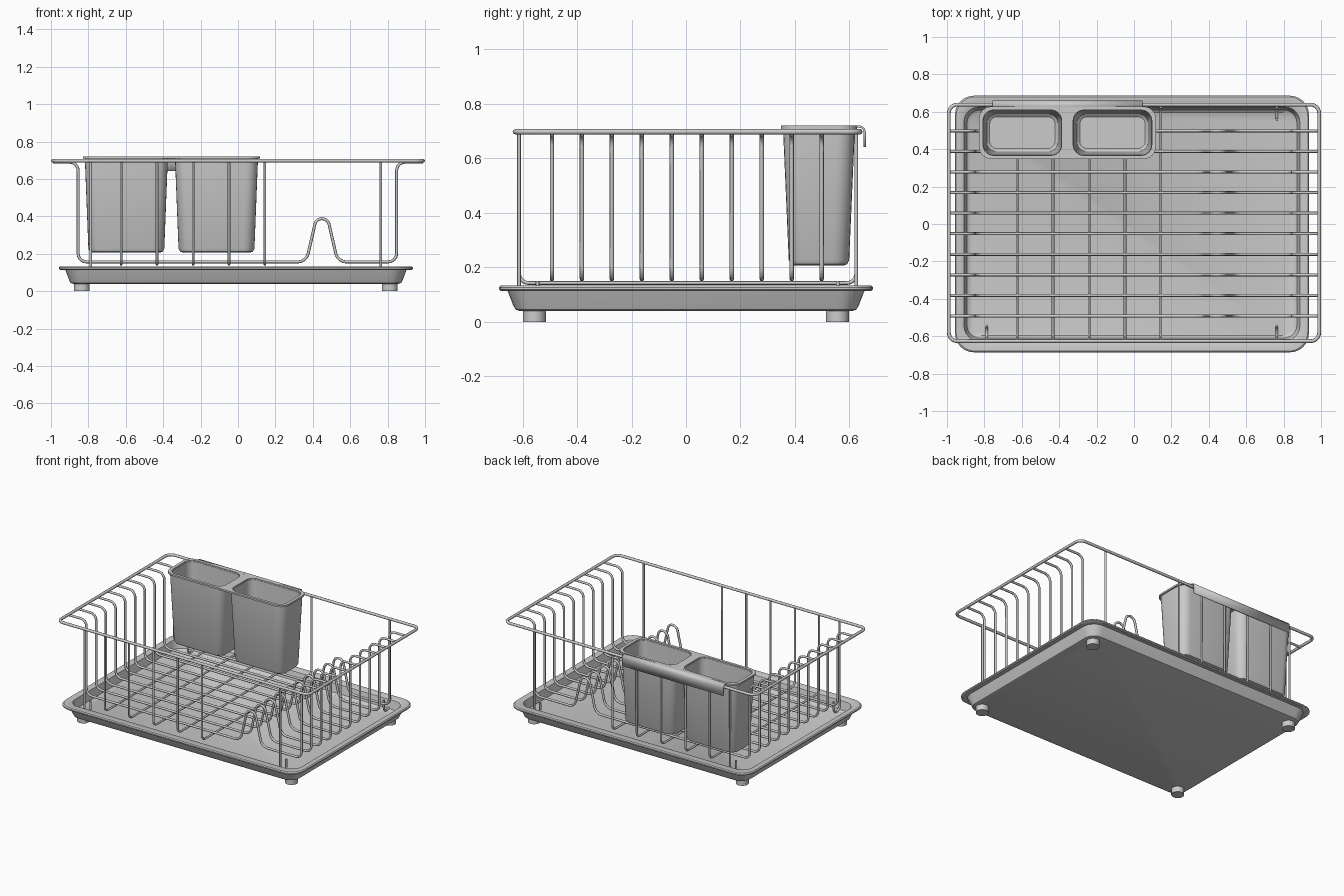
import bpy, bmesh, math
from mathutils import Vector

cube = bpy.data.objects.get("Cube")
if cube:
    bpy.data.objects.remove(cube, do_unlink=True)

grey = bpy.data.materials.new("satin grey")
grey.use_nodes = True
grey.diffuse_color = (0.6, 0.6, 0.6, 1)
grey.node_tree.nodes["Principled BSDF"].inputs["Base Color"].default_value = (0.6, 0.6, 0.6, 1)


def add_object(name, data):
    ob = bpy.data.objects.new(name, data)
    bpy.context.collection.objects.link(ob)
    data.materials.append(grey)
    return ob


def smooth(ob, angle=35):
    bpy.ops.object.select_all(action='DESELECT')
    ob.select_set(True)
    bpy.context.view_layer.objects.active = ob
    if ob.type == 'CURVE':
        bpy.ops.object.convert(target='MESH')
    bpy.ops.object.shade_smooth_by_angle(angle=math.radians(angle))


def fillet(points, radius, closed=False, steps=6):
    """Round the corners of a path."""
    pts = [Vector(p) for p in points]
    out = []
    for i, p in enumerate(pts):
        if not closed and i in (0, len(pts) - 1):
            out.append(p)
            continue
        a, b = pts[i - 1], pts[(i + 1) % len(pts)]
        r = min(radius, (a - p).length * 0.49, (b - p).length * 0.49)
        p0, p3 = p + (a - p).normalized() * r, p + (b - p).normalized() * r
        p1, p2 = p0.lerp(p, 0.55), p3.lerp(p, 0.55)
        for k in range(steps + 1):
            t = k / steps
            u = 1 - t
            out.append(p0 * u**3 + p1 * 3*u*u*t + p2 * 3*u*t*t + p3 * t**3)
    return out


def rounded_rect(cx, cy, hx, hy, r, z=0):
    corners = [(cx + sx * hx, cy + sy * hy, z)
               for sx, sy in ((-1, -1), (1, -1), (1, 1), (-1, 1))]
    return fillet(corners, r, closed=True)


def add_splines(curve, paths, closed):
    for path in paths:
        s = curve.splines.new('POLY')
        s.points.add(len(path) - 1)
        for sp, p in zip(s.points, path):
            sp.co = (*p, 1)
        s.use_cyclic_u = closed


def wires(name, paths, radius, closed=False):
    cu = bpy.data.curves.new(name, 'CURVE')
    cu.dimensions = '3D'
    cu.bevel_depth = radius
    cu.bevel_resolution = 2
    cu.use_fill_caps = True
    add_splines(cu, paths, closed)
    smooth(add_object(name, cu), 50)


def loft(name, cx, cy, sections):
    """Skin a stack of rounded rectangles (half x, half y, radius, z), capped."""
    bm = bmesh.new()
    rings = [[bm.verts.new(p) for p in rounded_rect(cx, cy, hx, hy, r, z)]
             for hx, hy, r, z in sections]
    n = len(rings[0])
    for low, high in zip(rings, rings[1:]):
        for i in range(n):
            j = (i + 1) % n
            bm.faces.new((low[i], low[j], high[j], high[i]))
    bm.faces.new(rings[0][::-1])
    bm.faces.new(rings[-1])
    bmesh.ops.recalc_face_normals(bm, faces=bm.faces)
    me = bpy.data.meshes.new(name)
    bm.to_mesh(me)
    bm.free()
    smooth(add_object(name, me))


# Drip tray with an overhanging rim
loft("drip_tray", -0.011, 0, [
    (0.87, 0.61, 0.06, 0.04), (0.885, 0.625, 0.07, 0.045), (0.892, 0.634, 0.08, 0.06),
    (0.912, 0.655, 0.09, 0.114), (0.94, 0.68, 0.1, 0.114), (0.946, 0.686, 0.1, 0.119),
    (0.946, 0.686, 0.1, 0.127), (0.94, 0.68, 0.1, 0.133), (0.905, 0.632, 0.08, 0.133),
    (0.898, 0.625, 0.08, 0.128), (0.882, 0.61, 0.07, 0.07), (0.865, 0.595, 0.06, 0.058)])

# Four round feet
for side, x in (("right", -0.835), ("left", 0.812)):
    for end, y in (("front", -0.556), ("back", 0.556)):
        bpy.ops.mesh.primitive_cylinder_add(vertices=32, radius=0.042, depth=0.045,
                                            location=(x, y, 0.0225))
        foot = bpy.context.object
        foot.name = f"foot_{end}_{side}"
        foot.data.materials.append(grey)
        smooth(foot)

# Basket: top frame
FRONT, BACK = -0.613, 0.625
wires("basket_top_frame", [rounded_rect(0, 0.006, 0.99, 0.632, 0.045, 0.698)], 0.01, True)

# Basket: side-to-side wires with the plate divider hump
hump = [(-0.99, 0.69), (-0.855, 0.69), (-0.855, 0.157), (0.365, 0.157), (0.418, 0.388),
        (0.48, 0.388), (0.533, 0.157), (0.848, 0.157), (0.848, 0.69), (0.99, 0.69)]
wires("basket_divider_wires",
      [fillet([(x, 0.003 + (i - 4.5) * 0.11, z) for x, z in hump], 0.045)
       for i in range(10)], 0.008)

# Basket: front-to-back wires
wires("basket_long_wires",
      [fillet([(x, FRONT, 0.698), (x, FRONT, 0.143), (x, BACK, 0.143), (x, BACK, 0.698)], 0.035)
       for x in (-0.625, -0.433, -0.24, -0.048, 0.144)], 0.007)

# Basket: corner legs that hook up under the basket
wires("basket_corner_legs",
      [fillet([(x, y, 0.698), (x, y, 0.066), (x, y + d, 0.066), (x, y + d, 0.15)], 0.033)
       for x in (-0.787, 0.764) for y, d in ((FRONT, 0.068), (BACK, -0.068))], 0.007)

# Cutlery cups
CUP_Y = 0.488
CUPS = {"right_cup": -0.597, "left_cup": -0.115}
for name, x in CUPS.items():
    loft(name, x, CUP_Y, [
        (0.18, 0.09, 0.05, 0.207), (0.195, 0.104, 0.055, 0.212), (0.203, 0.111, 0.06, 0.228),
        (0.222, 0.132, 0.065, 0.712), (0.208, 0.119, 0.055, 0.712),
        (0.19, 0.1, 0.05, 0.235), (0.175, 0.085, 0.04, 0.222)])

# Shared lip around both cup openings
lip = bpy.data.curves.new("cup_lip", 'CURVE')
lip.dimensions = '2D'
lip.fill_mode = 'BOTH'
lip.extrude = 0.006
add_splines(lip, [rounded_rect(-0.356, CUP_Y, 0.473, 0.14, 0.065)]
            + [rounded_rect(x, CUP_Y, 0.21, 0.121, 0.055) for x in CUPS.values()], True)
lip_ob = add_object("cup_lip", lip)
lip_ob.location.z = 0.715
smooth(lip_ob)

# Hanging hook strip folded over the back of the frame
fold = fillet([(0, 0.615, 0.717), (0, 0.656, 0.717), (0, 0.656, 0.642)], 0.022)
bm = bmesh.new()
rows = [[bm.verts.new((x, p.y, p.z)) for p in fold] for x in (-0.757, 0.045)]
for i in range(len(fold) - 1):
    bm.faces.new((rows[0][i], rows[1][i], rows[1][i + 1], rows[0][i + 1]))
me = bpy.data.meshes.new("cup_hook")
bm.to_mesh(me)
bm.free()
hook = add_object("cup_hook", me)
mod = hook.modifiers.new("thickness", 'SOLIDIFY')
mod.thickness = 0.008
mod.offset = 0
smooth(hook)
